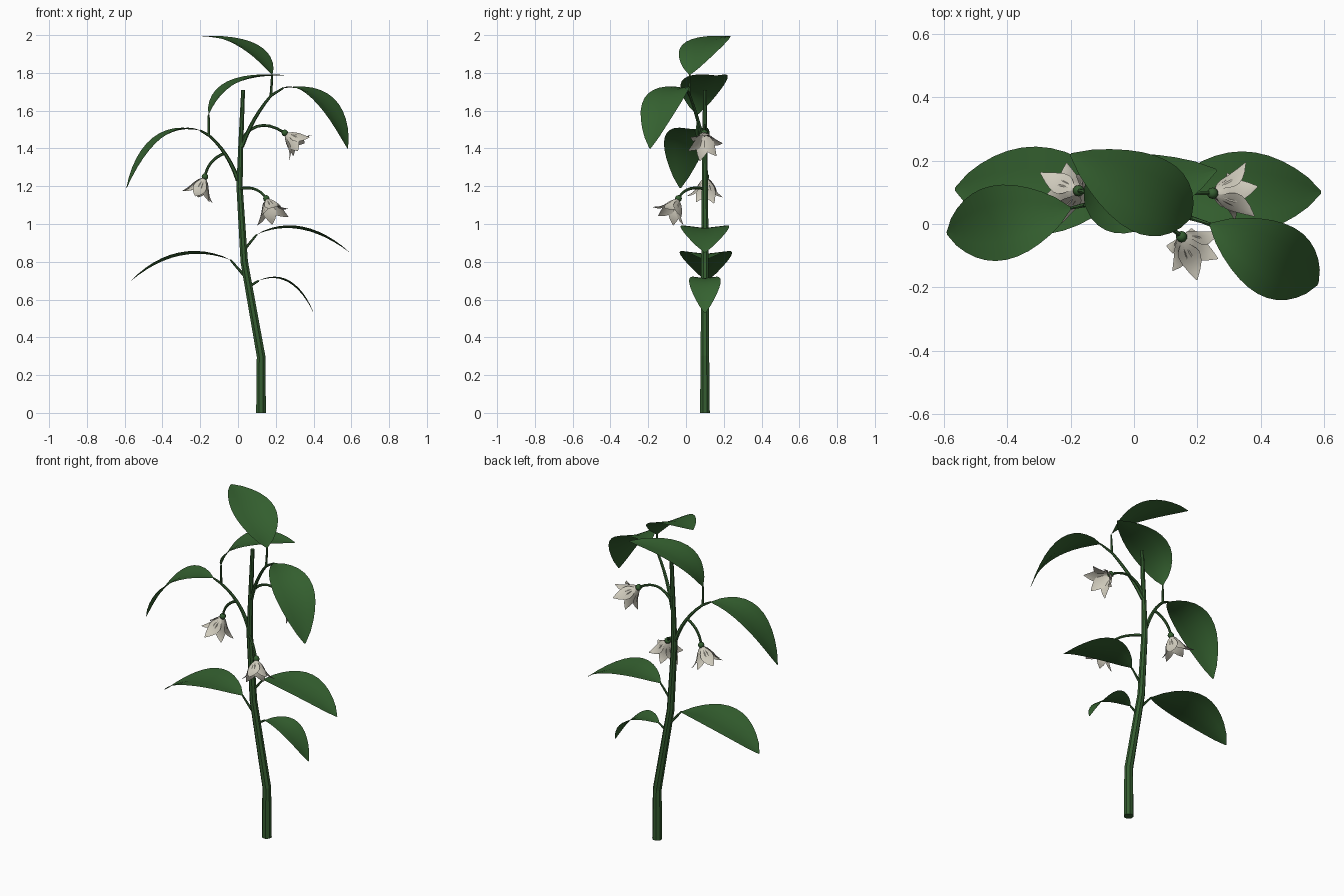
import bpy, bmesh, math
from mathutils import Vector as V

if "Cube" in bpy.data.objects:
    bpy.data.objects.remove(bpy.data.objects["Cube"])


def material(name, rgb):
    m = bpy.data.materials.new(name)
    m.diffuse_color = (*rgb, 1)
    m.use_nodes = True
    m.node_tree.nodes["Principled BSDF"].inputs["Base Color"].default_value = m.diffuse_color
    return m


STEM = material("stem_green", (0.035, 0.11, 0.03))
LEAF = material("leaf_green", (0.036, 0.122, 0.03))
PETAL = material("petal_cream", (0.62, 0.59, 0.5))


def finish(bm, name, mat, angle=None):
    me = bpy.data.meshes.new(name)
    bm.to_mesh(me)
    bm.free()
    ob = bpy.data.objects.new(name, me)
    bpy.context.collection.objects.link(ob)
    me.materials.append(mat)
    if angle:
        bpy.ops.object.select_all(action='DESELECT')
        ob.select_set(True)
        bpy.context.view_layer.objects.active = ob
        bpy.ops.object.shade_smooth_by_angle(angle=math.radians(angle))


def bend(a, b, c, n):
    """Quadratic curve from a to c, pulled towards b."""
    a, b, c = V(a), V(b), V(c)
    ts = [i / n for i in range(n + 1)]
    return [a * (1 - t) ** 2 + b * 2 * t * (1 - t) + c * t * t for t in ts]


def tangents(p):
    return [(p[min(i + 1, len(p) - 1)] - p[max(i - 1, 0)]).normalized() for i in range(len(p))]


def bridge(bm, a, b, closed=False):
    for k in range(len(a) if closed else len(a) - 1):
        j = (k + 1) % len(a)
        bm.faces.new((a[k], a[j], b[j], b[k]))


def tube(name, p, r0, r1, sides=6):
    bm = bmesh.new()
    rings, ref = [], V((0, 1, 0))
    for i, (c, t) in enumerate(zip(p, tangents(p))):
        ref = (ref - t * ref.dot(t)).normalized()
        w = t.cross(ref)
        r = r0 + (r1 - r0) * i / (len(p) - 1)
        angs = [2 * math.pi * (k + 0.5) / sides for k in range(sides)]
        rings.append([bm.verts.new(c + r * (math.cos(a) * ref + math.sin(a) * w)) for a in angs])
    for a, b in zip(rings, rings[1:]):
        bridge(bm, a, b, True)
    bm.faces.new(rings[0][::-1])
    bm.faces.new(rings[-1])
    bmesh.ops.recalc_face_normals(bm, faces=bm.faces)
    finish(bm, name, STEM)


def leaf(name, joint, base, tip, pull, crest, half, n=12):
    """Short stalk, then an arched blade folded slightly along its midrib."""
    joint, base, tip = V(joint), V(base), V(tip)
    tube(name + "_stalk", [joint, base], 0.008, 0.005)
    ctrl = base.lerp(tip, pull)
    ctrl.z = crest
    rib = bend(base, ctrl, tip, n)
    run = tip - base
    side = V((-run.y, run.x, 0)).normalized()
    bm = bmesh.new()
    rows = []
    for i, (c, t) in enumerate(zip(rib, tangents(rib))):
        up = t.cross(side)
        w = half * max(math.sin(math.pi * i / n), 0) ** 0.8 + 0.004
        rows.append([bm.verts.new(c + w * (side * s + up * 0.12 * abs(s)))
                     for s in (1, 0.5, 0, -0.5, -1)])
    for a, b in zip(rows, rows[1:]):
        bridge(bm, b, a)
    bm.normal_update()
    if sum(f.normal.z for f in bm.faces) < 0:
        bmesh.ops.reverse_faces(bm, faces=bm.faces)
    finish(bm, name, LEAF, 30)


def flower(name, start, ctrl, base, axis, spin):
    """Nodding bell with six broad flared petals under a green calyx."""
    tube(name + "_stalk", bend(start, ctrl, base, 7), 0.008, 0.007)
    base, ax = V(base), V(axis).normalized()
    bm = bmesh.new()
    bmesh.ops.create_uvsphere(bm, u_segments=10, v_segments=6, radius=0.018)
    bmesh.ops.translate(bm, verts=bm.verts, vec=base)
    finish(bm, name + "_calyx", STEM, 40)
    u = ax.orthogonal().normalized()
    w = ax.cross(u)
    bm = bmesh.new()
    for k in range(6):
        a = spin + k * math.pi / 3
        out = math.cos(a) * u + math.sin(a) * w
        tan = ax.cross(out)
        size = 1.05 if k % 2 else 0.92
        rows = []
        for i in range(8):
            t = i / 7
            r = size * (0.01 + 0.052 * t ** 0.6 + 0.034 * t ** 4)
            d = 0.008 + 0.106 * t ** 0.9
            h = 0.002 + 0.034 * max(math.sin(math.pi * t), 0) ** 0.8
            rows.append([bm.verts.new(base + ax * d + out * (r - 0.3 * h * abs(e)) + tan * h * e)
                         for e in (-1, 0, 1)])
        for p, q in zip(rows, rows[1:]):
            bridge(bm, p, q)
    finish(bm, name + "_petals", PETAL, 40)


# main stem and two side branches
stem = [V((x, 0.1, z)) for x, z in
        ((0.122, 0), (0.122, 0.3), (0.033, 0.8), (0.008, 1.2), (0.014, 1.4), (0.027, 1.71))]
tube("main_stem", stem, 0.028, 0.011, 8)
left_end, right_end = (-0.155, 0.06, 1.47), (0.175, 0.02, 1.68)
tube("left_branch", bend((0, 0.1, 1.23), (-0.05, 0.1, 1.38), left_end, 6), 0.012, 0.007)
tube("right_branch", bend((0.02, 0.1, 1.41), (0.08, 0.06, 1.57), right_end, 6), 0.012, 0.007)

# leaves: joint, blade base, tip, crest position, crest height, half width
leaf("lower_right_leaf", (0.06, 0.1, 0.67), (0.11, 0.1, 0.7), (0.4, 0.1, 0.53), 0.6, 0.765, 0.08)
leaf("lower_left_leaf", (0.03, 0.1, 0.73), (-0.04, 0.1, 0.81), (-0.565, 0.11, 0.7), 0.52, 0.91, 0.135)
leaf("middle_right_leaf", (0.03, 0.1, 0.86), (0.1, 0.1, 0.945), (0.59, 0.1, 0.85), 0.47, 1.045, 0.125)
leaf("upper_left_leaf", left_end, (-0.2, 0.05, 1.495), (-0.59, -0.03, 1.19), 0.62, 1.55, 0.115)
leaf("inner_leaf", left_end, (-0.155, 0.06, 1.58), (0.26, 0.17, 1.785), 0.15, 1.8, 0.118)
leaf("upper_right_leaf", right_end, (0.24, 0, 1.72), (0.58, -0.19, 1.4), 0.68, 1.75, 0.115)
leaf("top_leaf", right_end, (0.18, 0.02, 1.79), (-0.2, 0.22, 1.995), 0.24, 1.98, 0.12)

# flowers: stalk start, bend, end, facing direction, spin
flower("left_flower", (-0.07, 0.09, 1.375), (-0.16, 0.1, 1.34), (-0.175, 0.105, 1.25),
       (-0.38, 0, -0.92), 0.3)
flower("front_flower", (0.005, 0.1, 1.185), (0.1, 0, 1.21), (0.15, -0.04, 1.135),
       (0.35, -0.45, -0.85), 0.1)
flower("right_flower", (0.015, 0.1, 1.44), (0.1, 0.1, 1.58), (0.248, 0.097, 1.482),
       (0.75, 0, -0.66), 0.4)
